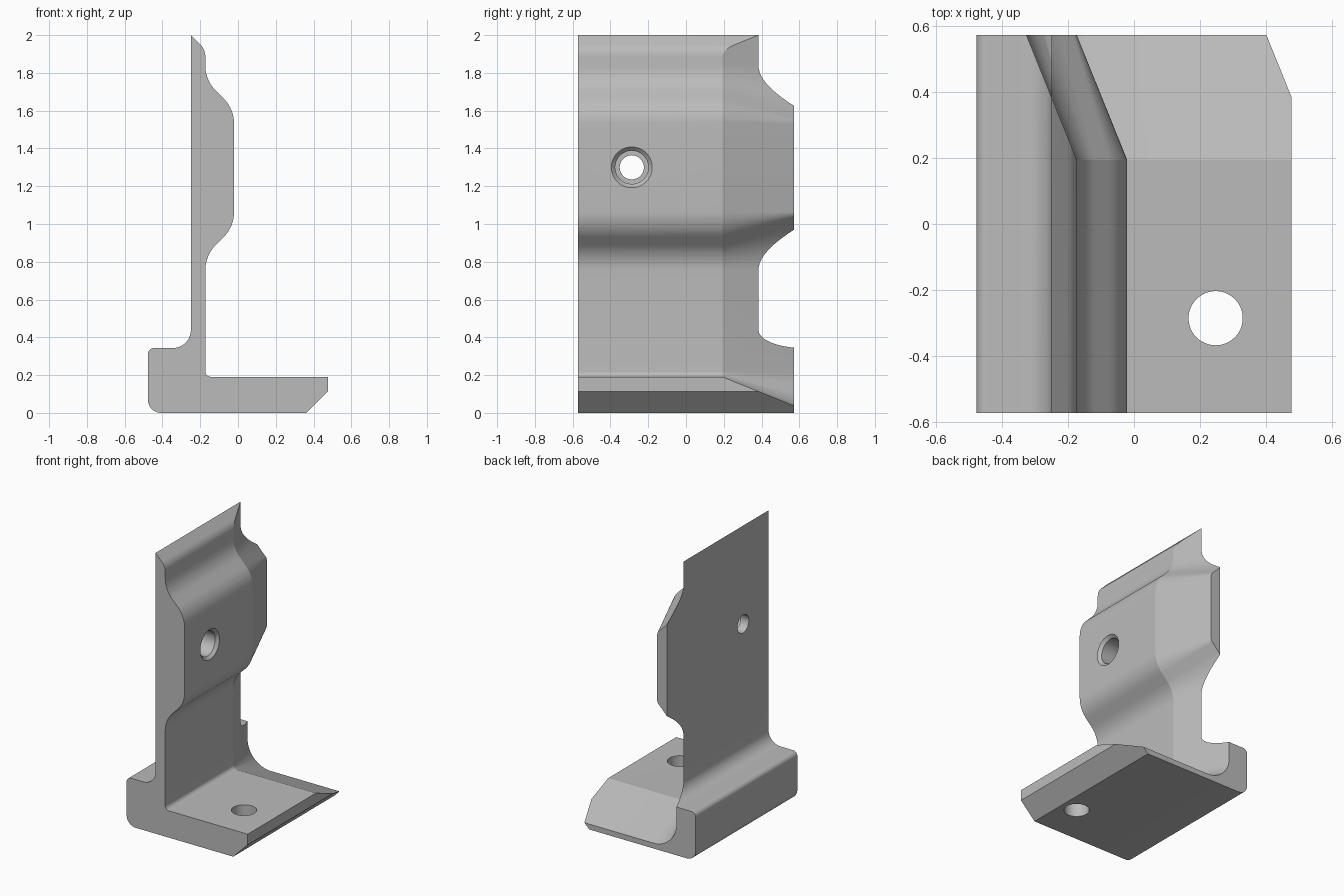
import bpy, bmesh, math
from mathutils import Matrix

if "Cube" in bpy.data.objects:
    bpy.data.objects.remove(bpy.data.objects["Cube"])

U = 0.0763                      # wall thickness, used as a module
BACK, WALL, PAD = -0.2495, -0.173, -0.0206
HALF_X, HALF_Y, BASE = 0.477, 0.572, 0.1907
R, MID, HALF_PAD = 0.1907, 1.2975, 0.2325
BEND = 0.194                    # where the tapered end begins


def arc(cx, cz, r, a0, a1, sign=1, n=10):
    """Arc points with normals: (x, z, nx, nz)."""
    out = []
    for i in range(n + 1):
        a = math.radians(a0 + (a1 - a0) * i / n)
        c, s = math.cos(a), math.sin(a)
        out.append((cx + r * c, cz + r * s, sign * c, sign * s))
    return out


def inner_path(x_start):
    """Base top, inner corner, wall and raised pad, with normals into the metal."""
    dx = PAD - WALL
    bend = R * math.sin(math.radians(45))
    rise = 2 * bend + (dx - 2 * (R - bend))
    low = MID - HALF_PAD - rise
    pts = [(x_start, BASE, 0, -1)]
    pts += arc(WALL + 0.03, BASE + 0.03, 0.03, 270, 180)
    half = arc(WALL + R, low, R, 180, 135)
    half += arc(PAD - R, MID - HALF_PAD, R, -45, 0, -1)
    pts += half
    pts += [(x, 2 * MID - z, nx, -nz) for x, z, nx, nz in reversed(half)]
    return pts


def loft(name, sections):
    """Solid through matching x-z outlines, each given as (y, points)."""
    bm = bmesh.new()
    rings = [[bm.verts.new((x, y, z)) for x, z in pts] for y, pts in sections]
    n = len(rings[0])
    for a, b in zip(rings, rings[1:]):
        for i in range(n):
            j = (i + 1) % n
            bm.faces.new((a[i], a[j], b[j], b[i]))
    bm.faces.new(rings[0])
    bm.faces.new(rings[-1])
    return finish(name, bm)


def finish(name, bm):
    bmesh.ops.recalc_face_normals(bm, faces=bm.faces)
    me = bpy.data.meshes.new(name)
    bm.to_mesh(me)
    bm.free()
    ob = bpy.data.objects.new(name, me)
    bpy.context.collection.objects.link(ob)
    return ob


def turned(name, profile, matrix, n=48):
    """Solid of revolution from (radius, height) pairs."""
    bm = bmesh.new()
    rings = [[bm.verts.new((r * math.cos(math.tau * i / n),
                            r * math.sin(math.tau * i / n), h))
              for i in range(n)] for r, h in profile]
    for a, b in zip(rings, rings[1:]):
        for i in range(n):
            j = (i + 1) % n
            bm.faces.new((a[i], a[j], b[j], b[i]))
    bm.faces.new(rings[0])
    bm.faces.new(rings[-1])
    bm.transform(matrix)
    return finish(name, bm)


# Bracket body: one outline drawn along y
outline = [(x, z) for x, z, _, _ in inner_path(HALF_X)]
top_r = 0.09
slope = (WALL - BACK) - top_r * (1 - math.sqrt(0.5))
top_z = 2 - slope - top_r * math.sqrt(0.5)
foot_z, foot_r = 4.5 * U, 0.0954
outline += [p[:2] for p in arc(WALL - top_r, top_z, top_r, 0, 45)]
outline.append((BACK, 2.0))
outline += [p[:2] for p in arc(BACK - foot_r, foot_z + foot_r, foot_r, 0, -90)]
outline += [p[:2] for p in arc(-HALF_X + 0.033, foot_z - 0.033, 0.033, 90, 180)]
outline += [p[:2] for p in arc(-HALF_X + 0.07, 0.07, 0.07, 180, 270)]
outline += [(HALF_X - 1.5 * U, 0), (HALF_X, 1.5 * U)]
body = loft("bracket_body", [(-HALF_Y, outline), (HALF_Y, outline)])

# Tapered end: the inner outline sinks into the metal along y
sections = []
for y in (0.15, 0.62):
    d = (y - BEND) * 2 * U / (HALF_Y - BEND)
    pts = [(x + d * nx, z + d * nz) for x, z, nx, nz in inner_path(0.8)]
    pts += [(pts[-1][0], 2.2), (0.8, 2.2)]
    sections.append((y, pts))
taper = loft("taper_cutter", sections)

# Stepped hole through the pad and plain hole through the base
side = Matrix.Translation((PAD, -0.287, 1.3)) @ Matrix.Rotation(math.pi / 2, 4, 'Y')
pad_hole = turned("pad_hole_cutter",
                  [(0.064, -0.4), (0.064, -0.165), (0.088, -0.165),
                   (0.088, -0.02), (0.108, 0.0), (0.128, 0.02)], side)
base_hole = turned("base_hole_cutter", [(0.082, -0.1), (0.082, 0.3)],
                   Matrix.Translation((0.247, -0.285, 0)))

bpy.context.view_layer.objects.active = body
body.select_set(True)
for cutter in (taper, pad_hole, base_hole):
    cutter.hide_render = True
    mod = body.modifiers.new("cut", 'BOOLEAN')
    mod.operation, mod.solver, mod.object = 'DIFFERENCE', 'EXACT', cutter
    bpy.ops.object.modifier_apply(modifier=mod.name)
    bpy.data.objects.remove(cutter)

# Plain grey metal
grey = bpy.data.materials.new("grey_metal")
grey.diffuse_color = (0.5, 0.5, 0.5, 1)
grey.use_nodes = True
grey.node_tree.nodes["Principled BSDF"].inputs["Base Color"].default_value = grey.diffuse_color
body.data.materials.clear()
body.data.materials.append(grey)
bpy.ops.object.shade_smooth_by_angle(angle=math.radians(20))
